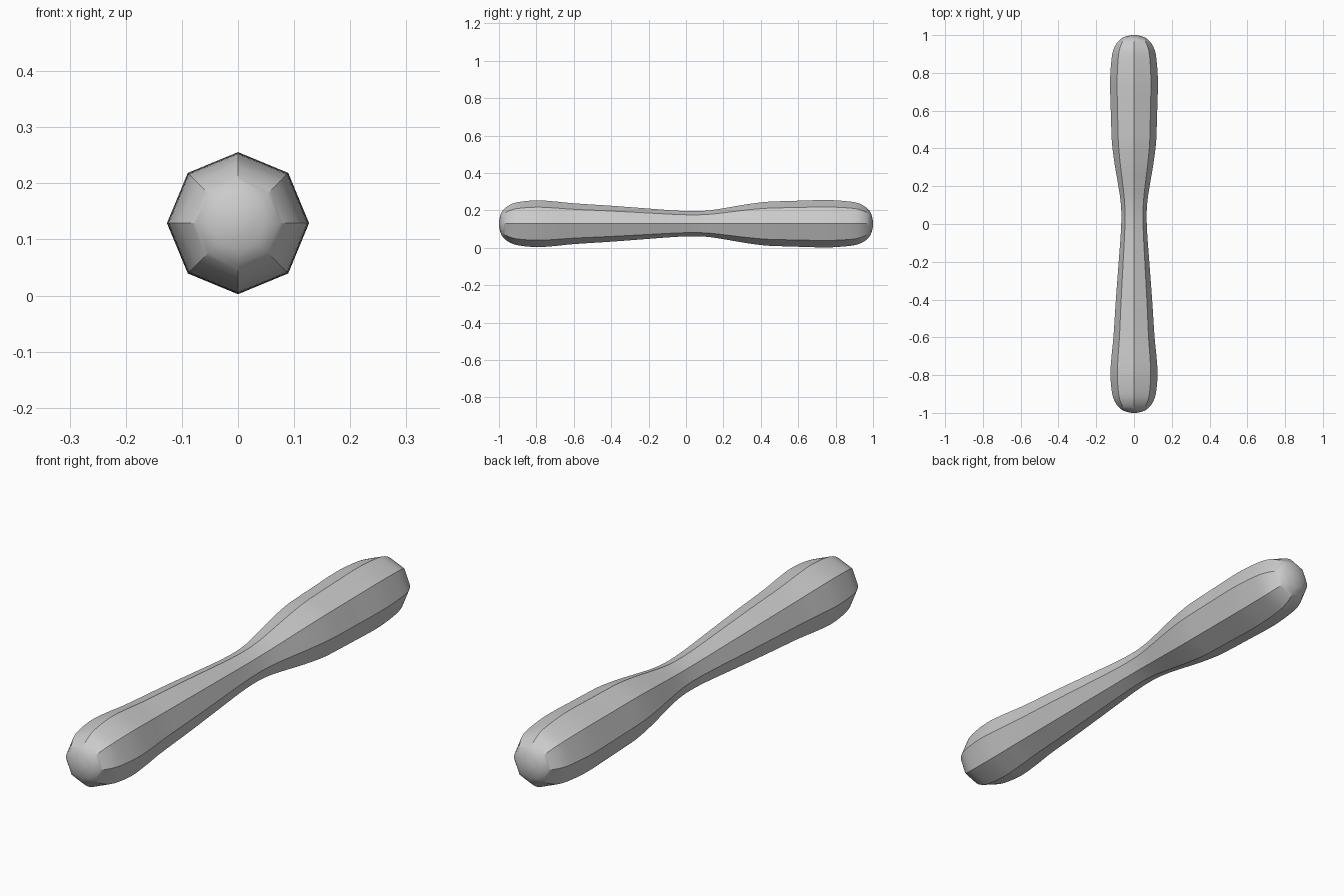
import bpy, bmesh, math
from mathutils import Vector

if "Cube" in bpy.data.objects:
    bpy.data.objects.remove(bpy.data.objects["Cube"])

CENTRE_Z = 0.129
SIDES = 8

# Radius profile along the length (y, radius)
profile = [(-1, 0), (-0.996, 0.033), (-0.982, 0.067), (-0.95, 0.096), (-0.9, 0.115),
           (-0.8, 0.125), (-0.7, 0.119), (-0.6, 0.109), (-0.4, 0.096), (-0.2, 0.081),
           (-0.05, 0.07), (0.05, 0.067), (0.13, 0.072), (0.22, 0.086), (0.32, 0.103),
           (0.42, 0.116), (0.5, 0.120), (0.6, 0.123), (0.72, 0.1265), (0.8, 0.125),
           (0.9, 0.115), (0.95, 0.096), (0.982, 0.067), (0.996, 0.033), (1, 0)]


def smooth_path(points, steps):
    """Catmull-Rom curve, mirrored past the axis at both ends."""
    p = [Vector(q) for q in points]
    p = [Vector((p[1].x, -p[1].y))] + p + [Vector((p[-2].x, -p[-2].y))]
    out = []
    for i in range(1, len(p) - 2):
        a, b, c, d = p[i - 1:i + 3]
        for k in range(steps):
            t = k / steps
            out.append(0.5 * (2 * b + (c - a) * t + (2 * a - 5 * b + 4 * c - d) * t * t
                              + (3 * b - a - 3 * c + d) * t ** 3))
    return out + [p[-2]]


# Eight-sided handle lofted along y
path = smooth_path(profile, 4)
bm = bmesh.new()
rings = []
for q in path[1:-1]:
    rings.append([bm.verts.new((q.y * math.cos(math.tau * i / SIDES), q.x,
                                CENTRE_Z + q.y * math.sin(math.tau * i / SIDES)))
                  for i in range(SIDES)])
for a, b in zip(rings, rings[1:]):
    for i in range(SIDES):
        j = (i + 1) % SIDES
        bm.faces.new((a[i], a[j], b[j], b[i]))

# Rounded tips
for ring, y in ((rings[0], -1), (rings[-1], 1)):
    tip = bm.verts.new((0, y, CENTRE_Z))
    for i in range(SIDES):
        bm.faces.new((tip, ring[i], ring[(i + 1) % SIDES]))
bmesh.ops.recalc_face_normals(bm, faces=bm.faces)

mesh = bpy.data.meshes.new("handle")
bm.to_mesh(mesh)
bm.free()
handle = bpy.data.objects.new("handle", mesh)
bpy.context.collection.objects.link(handle)
bpy.context.view_layer.objects.active = handle
handle.select_set(True)
bpy.ops.object.shade_smooth_by_angle(angle=math.radians(30))
